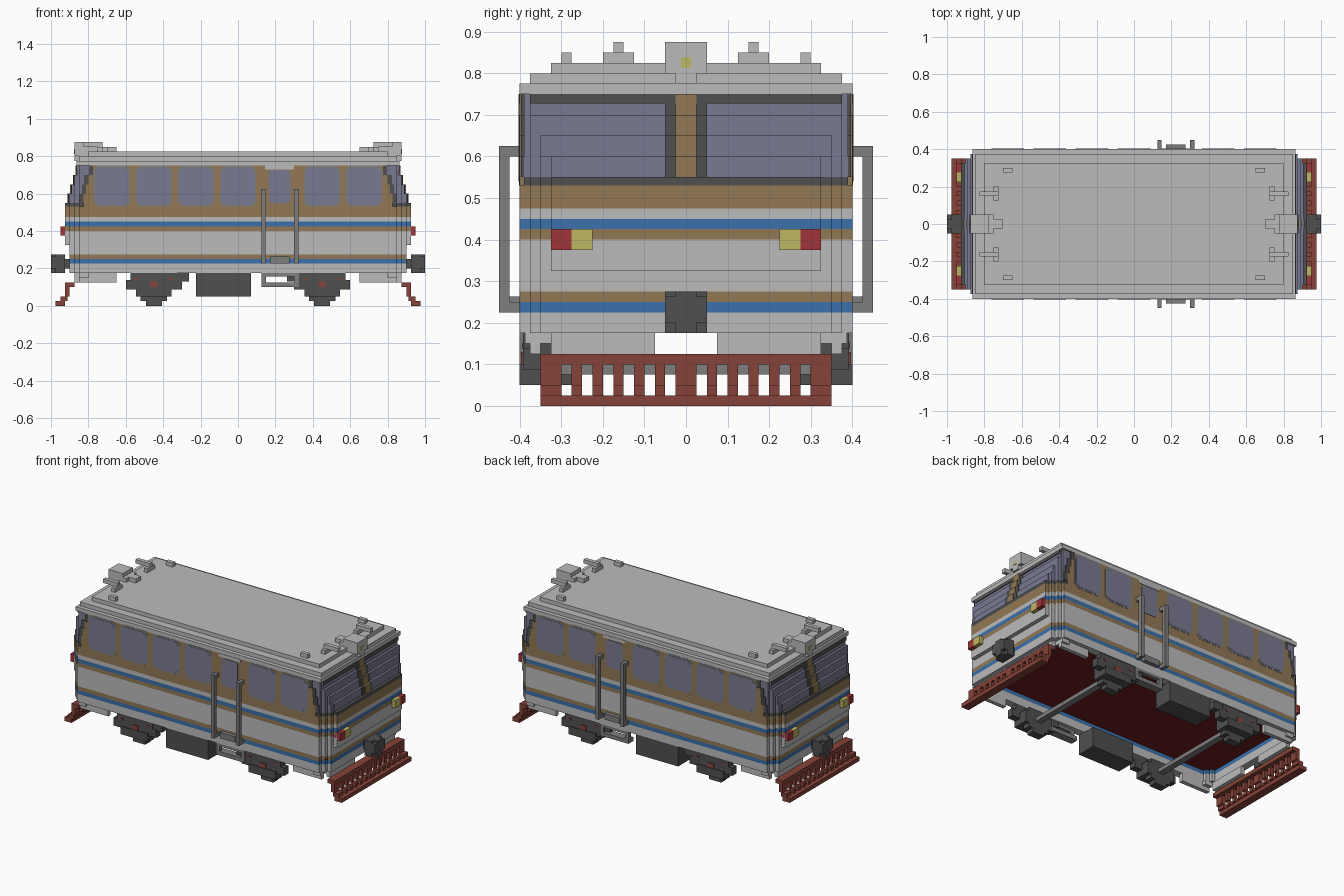
import bpy
import bmesh

U = 0.025  # grid unit used for every part

cube = bpy.data.objects.get("Cube")
if cube:
    bpy.data.objects.remove(cube, do_unlink=True)


def material(name, r, g, b):
    m = bpy.data.materials.new(name)
    m.use_nodes = True
    m.diffuse_color = (r, g, b, 1)
    m.node_tree.nodes["Principled BSDF"].inputs["Base Color"].default_value = (r, g, b, 1)
    return m


LIGHT = material("light grey paint", .5, .5, .5)
BROWN = material("brown paint", .29, .19, .09)
BLUE = material("blue stripe", .045, .16, .4)
GLASS = material("tinted glass", .195, .195, .29)
DARK = material("dark grey metal", .08, .08, .08)
GREY = material("mid grey metal", .21, .21, .21)
RUST = material("rust red", .24, .055, .04)
RED = material("red lamp", .35, .035, .04)
YELLOW = material("yellow lamp", .51, .48, .13)
MAROON = material("dark red floor", .16, .012, .012)


def finish(name, mat, bm):
    bmesh.ops.recalc_face_normals(bm, faces=bm.faces)
    for v in bm.verts:
        v.co *= U
    mesh = bpy.data.meshes.new(name)
    bm.to_mesh(mesh)
    bm.free()
    mesh.materials.append(mat)
    obj = bpy.data.objects.new(name, mesh)
    bpy.context.collection.objects.link(obj)
    return obj


def boxes(name, mat, spans, mirror=""):
    """Boxes given as x, y and z spans, copied across the mirror axes."""
    bm = bmesh.new()
    for sx in (1, -1) if "x" in mirror else (1,):
        for sy in (1, -1) if "y" in mirror else (1,):
            for x0, x1, y0, y1, z0, z1 in spans:
                for v in bmesh.ops.create_cube(bm, size=1)["verts"]:
                    v.co.x = sx * ((x0 + x1) / 2 + v.co.x * (x1 - x0))
                    v.co.y = sy * ((y0 + y1) / 2 + v.co.y * (y1 - y0))
                    v.co.z = (z0 + z1) / 2 + v.co.z * (z1 - z0)
    return finish(name, mat, bm)


def plan(length, width=16):
    """Stepped-corner outline of the body seen from above."""
    steps = [(34, width), (35, 15), (36, 14), (37, 13)]
    used = [s for s in steps if s[0] < length]
    used.append((length, steps[len(used)][1]))
    quarter = []
    for i, (x, y) in enumerate(used):
        if i:
            quarter.append((used[i - 1][0], y))
        quarter.append((x, y))
    right = quarter + [(x, -y) for x, y in reversed(quarter)]
    return right + [(-x, -y) for x, y in right]


def band(name, mat, z0, z1, length, width=16):
    """Hollow ring of bodywork between two heights."""
    bm = bmesh.new()
    pts = plan(length, width)
    loops = [[bm.verts.new((x * f, y * g, z)) for x, y in pts]
             for f, g, z in ((1, 1, z0), (1, 1, z1), (.95, .88, z1), (.95, .88, z0))]
    n = len(pts)
    for k in range(4):
        a, b = loops[k], loops[(k + 1) % 4]
        for i in range(n):
            j = (i + 1) % n
            bm.faces.new((a[i], a[j], b[j], b[i]))
    return finish(name, mat, bm)


def side_plate(name, mat, x, z0, z1, half, y, cut):
    """Thin cut-corner pane on both long sides."""
    bm = bmesh.new()
    zc, h = (z0 + z1) / 2, (z1 - z0) / 2
    shape = [(half, h - cut), (half - cut, h), (cut - half, h), (-half, h - cut),
             (-half, cut - h), (cut - half, -h), (half - cut, -h), (half, cut - h)]
    for s in (1, -1):
        face = bm.faces.new([bm.verts.new((x + a, s * (y - .1), zc + b)) for a, b in shape])
        ext = bmesh.ops.extrude_face_region(bm, geom=[face])["geom"]
        for v in ext:
            if isinstance(v, bmesh.types.BMVert):
                v.co.y = s * y
    return finish(name, mat, bm)


# Striped lower body
for label, mat, z0, z1, length in (
        ("lower_sill", LIGHT, 7, 9, 36), ("lower_blue_stripe", BLUE, 9, 10, 36),
        ("lower_brown_stripe", BROWN, 10, 11, 36), ("lower_panel", LIGHT, 11, 13, 36),
        ("nose_panel", LIGHT, 13, 16, 37), ("upper_brown_stripe", BROWN, 16, 17, 37),
        ("upper_blue_stripe", BLUE, 17, 18, 37), ("waist_panel", LIGHT, 18, 19, 37),
        ("waist_brown", BROWN, 19, 21.2, 37)):
    band(label, mat, z0, z1, length)
boxes("floor", MAROON, [(-35, 35, -15, 15, 10, 10.4)])

# Cab ends: stepped glass, frames and centre pillar
band("windscreen_sill", DARK, 21.2, 22, 37, 15.6)
boxes("saloon_sill", BROWN, [(-33, 33, -16, 16, 21.2, 22)])
for z, length, core in ((22, 36.2, 33), (24, 35.6, 32.5), (26, 35, 32), (28, 34.4, 31)):
    band("cab_glass", GLASS, z, z + 2, length, 15.6)
    boxes("saloon_wall", BROWN, [(-core, core, -16, 16, z, z + 2)])
    boxes("cab_side_frame", DARK, [(core, core + .9, 15, 15.9, z, z + 2)], "xy")
    boxes("windscreen_frame", DARK, [(length - 2, length + .15, -2, 2, z, z + 2)], "x")
    boxes("centre_pillar", BROWN, [(length - 2, length + .3, -1, 1, z, z + 2)], "x")
boxes("windscreen_header", DARK, [(33, 34.6, 1, 15, 29.1, 30)], "xy")

# Saloon windows and door
for x in (-27, -18, -9, 0, 18, 27):
    side_plate("window_seal", GREY, x, 21.2, 30, 3.9, 16.06, .9)
    side_plate("window_glass", GLASS, x, 21.6, 29.6, 3.5, 16.12, .9)
side_plate("door_glass", GLASS, 8.9, 22, 29, 2.3, 16.1, .5)
side_plate("door_header", LIGHT, 8.9, 29.2, 30, 3.1, 16.1, .1)

# Door handrails and steps
for x in (5, 12):
    boxes("handrail", GREY, [(x, x + .9, 17, 18, 10, 24), (x, x + .9, 16, 18, 9, 10),
                             (x, x + .9, 16, 18, 24, 25)], "y")
boxes("door_step", GREY, [(6.8, 11, 16, 17, 9, 10.5)], "y")
boxes("footstep", GREY, [(5, 13, 14, 16, 4, 5), (5, 6, 15, 16, 5, 7),
                         (12, 13, 15, 16, 5, 7), (5, 13, 15, 16, 6.3, 7)], "y")

# Roof and its fittings
boxes("roof", LIGHT, [(-34.5, 34.5, -16, 16, 30, 31), (-34, 34, -15, 15, 31, 32),
                      (-32, 32, -13, 13, 32, 33)])
boxes("roof_lamp_housing", LIGHT, [(31, 35, -2, 2, 32, 35), (28, 31, -1, 1, 33, 34),
                                   (30, 32, -2, 2, 33, 34), (33, 35, -1, 1, 31, 32)], "x")
boxes("roof_lamp", YELLOW, [(35, 35.1, -.5, .5, 32.5, 33.5)], "x")
boxes("horn", LIGHT, [(29, 30, 5, 8, 33, 34), (29, 33, 6, 7, 34, 35)], "xy")
boxes("roof_vent", LIGHT, [(26, 28, 11, 12, 33, 34)], "xy")

# End lamps and couplers
boxes("red_lamp", RED, [(36, 38, 11, 13, 15, 17)], "xy")
boxes("yellow_lamp", YELLOW, [(36, 38, 9, 11, 15, 17)], "xy")
boxes("coupler", DARK, [(35, 37, -1, 1, 8, 10), (37, 39, -2, 2, 7, 11),
                        (39, 40, -2, 2, 8, 10.5), (39, 40, -1, 1, 7, 11)], "x")

# Corner skirts
boxes("corner_skirt", LIGHT, [(26, 34, 14, 15, 5, 7), (32, 34, 13, 15.5, 6, 7),
                              (34, 35, 3, 13, 5, 7)], "xy")

# Track guards
guard = [(35, 37, -14, 14, 4, 5), (37, 39, -14, 14, 0, 1), (36, 37, -1, 1, 2, 4), (36.5, 38, -1, 1, 1, 2)]
for s in (1, -1):
    for y in [3 + 2 * i - .5 for i in range(5)] + [13]:
        w = 1 if y == 13 else .5
        guard += [(36, 37, s * y - w, s * y + w, 2, 4), (36.5, 38, s * y - w, s * y + w, 1, 2)]
boxes("track_guard", RUST, guard, "x")

# Running gear
boxes("equipment_box", DARK, [(-9, 2.8, 11, 16, 2, 7)], "y")
boxes("wheel", DARK, [(18 - w, 18 + w, 12, 14, z, z + 1)
                      for z, w in enumerate((1.7, 2.8, 3.8, 3.8, 3.8, 2.8))], "xy")
boxes("bogie_frame", DARK, [(12, 24, 14, 15.7, 3.5, 5.5), (13, 23, 14, 15.7, 5.5, 7),
                            (14.2, 21.8, 14, 16, 2, 4), (10.5, 13, 14, 15.5, 5.2, 7)], "xy")
boxes("axle_hub", RUST, [(17.2, 18.8, 15.6, 15.9, 3.6, 5.2), (14, 14.6, 15.6, 15.8, 5.5, 6.1),
                         (21.4, 22, 15.6, 15.8, 5.5, 6.1)], "xy")
boxes("axle", GREY, [(17.2, 18.8, -13, 13, 3, 4)], "x")
